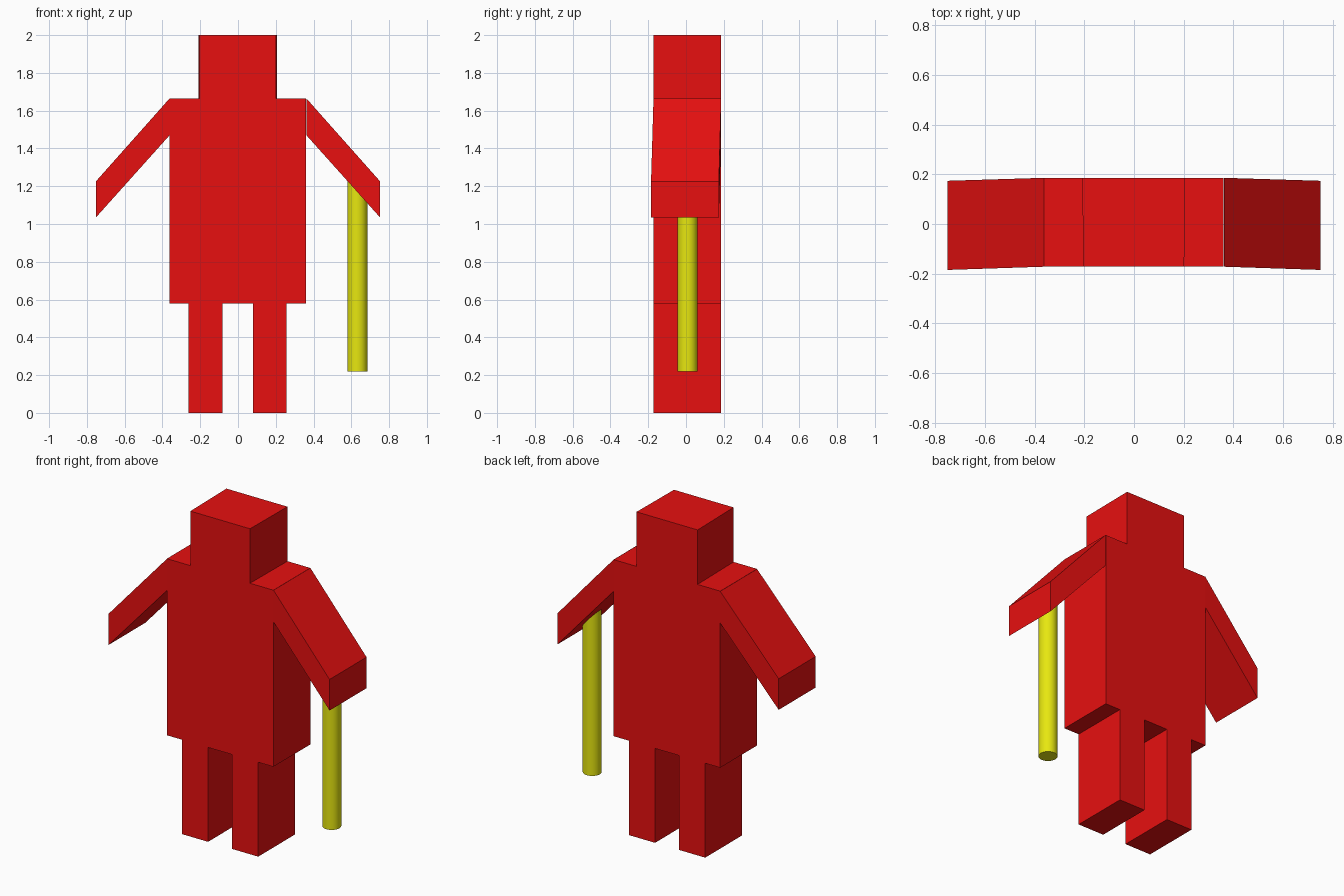
import bpy
import bmesh
import math

if "Cube" in bpy.data.objects:
    bpy.data.objects.remove(bpy.data.objects["Cube"], do_unlink=True)

FRONT, BACK = -0.172, 0.186


def material(name, colour):
    mat = bpy.data.materials.new(name)
    mat.use_nodes = True
    mat.diffuse_color = colour
    mat.node_tree.nodes["Principled BSDF"].inputs["Base Color"].default_value = colour
    return mat


red = material("red", (0.8, 0.005, 0.005, 1))
yellow = material("yellow", (0.8, 0.8, 0.005, 1))


def block(name, front, back):
    """Solid spanning two matching outlines, front and back."""
    bm = bmesh.new()
    f = [bm.verts.new(p) for p in front]
    b = [bm.verts.new(p) for p in back]
    bm.faces.new(f)
    bm.faces.new(b[::-1])
    n = len(f)
    for i in range(n):
        bm.faces.new((f[i], b[i], b[(i + 1) % n], f[(i + 1) % n]))
    bmesh.ops.recalc_face_normals(bm, faces=bm.faces)
    mesh = bpy.data.meshes.new(name)
    bm.to_mesh(mesh)
    bm.free()
    mesh.materials.append(red)
    obj = bpy.data.objects.new(name, mesh)
    bpy.context.collection.objects.link(obj)
    return obj


def box(name, x0, x1, z0, z1, flare_left=0, flare_right=0):
    """Box of body depth whose sides may widen towards the back."""
    def outline(a, b, y):
        return [(a, y, z0), (b, y, z0), (b, y, z1), (a, y, z1)]
    return block(name, outline(x0, x1, FRONT),
                 outline(x0 - flare_right, x1 + flare_left, BACK))


# Torso, head and legs
box("torso", -0.363, 0.361, 0.58, 1.665)
box("head", -0.203, 0.202, 1.665, 2.0, 0.004, 0.006)
box("right_leg", -0.261, -0.083, 0, 0.58)
box("left_leg", 0.08, 0.258, 0, 0.58)

# Sloping arms, drifting slightly forward towards the hands
for side, name in ((-1, "right_arm"), (1, "left_arm")):
    def arm_outline(y_shoulder, y_hand):
        x0, x1 = side * 0.362, side * 0.752
        return [(x0, y_shoulder, 1.47), (x1, y_hand, 1.035),
                (x1, y_hand, 1.226), (x0, y_shoulder, 1.665)]
    block(name, arm_outline(FRONT, -0.185), arm_outline(BACK, 0.174))

# Staff held under the left arm
bottom, top = 0.22, 1.302
bpy.ops.mesh.primitive_cylinder_add(vertices=32, radius=0.053, depth=top - bottom,
                                    location=(0.632, 0.008, (bottom + top) / 2))
staff = bpy.context.object
staff.name = "staff"
staff.data.materials.append(yellow)
bpy.ops.object.shade_smooth_by_angle(angle=math.radians(30))
